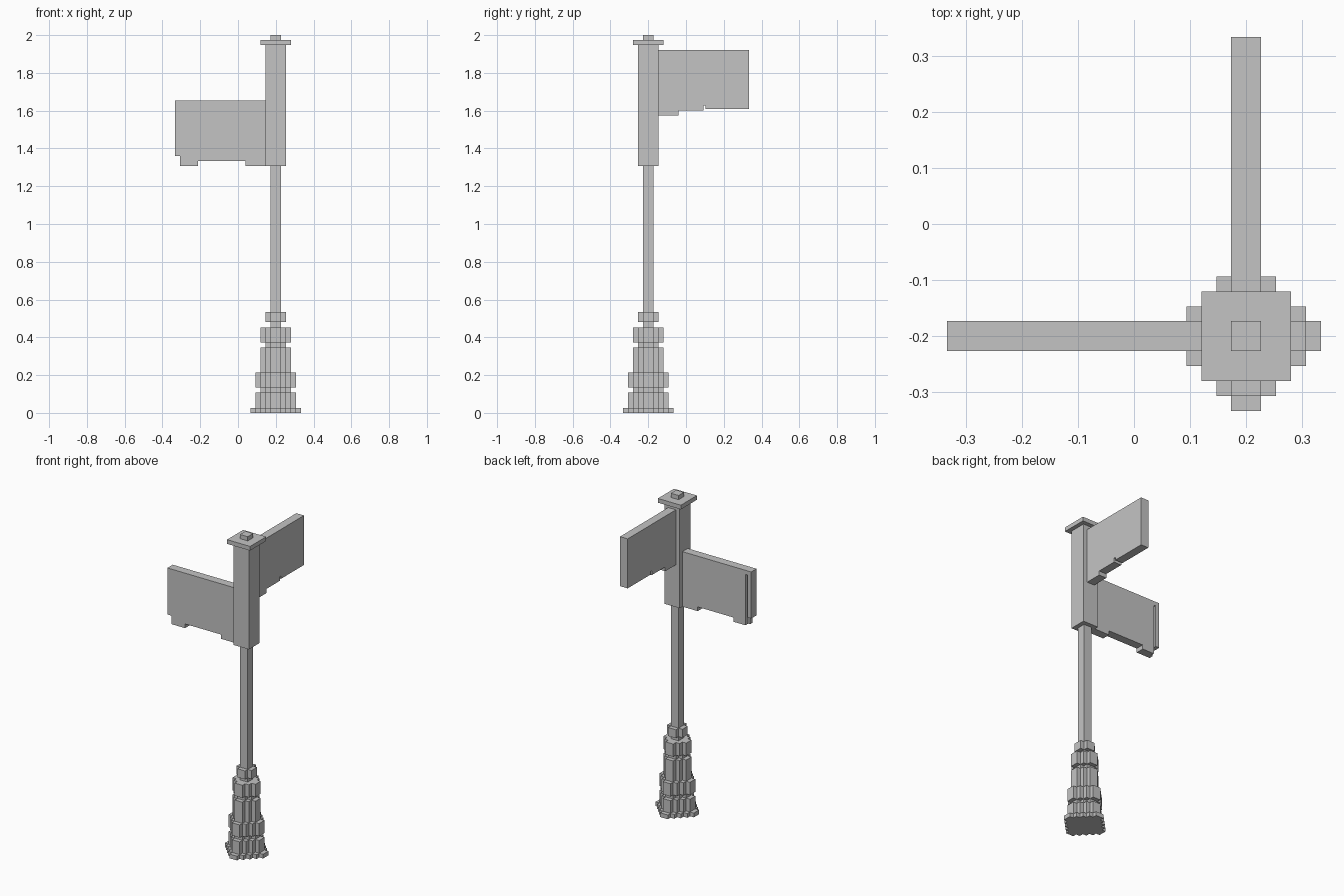
import bpy, bmesh
from mathutils import Vector

if "Cube" in bpy.data.objects:
    bpy.data.objects.remove(bpy.data.objects["Cube"], do_unlink=True)

U = 2 / 75                      # one block
CENTRE = Vector((0.2, -0.2, 0))  # post axis

grey = bpy.data.materials.new("light_grey")
grey.use_nodes = True
colour = (0.55, 0.55, 0.55, 1)
grey.diffuse_color = colour
grey.node_tree.nodes["Principled BSDF"].inputs["Base Color"].default_value = colour


def prism(name, outline, depth):
    """Extrude a closed outline (block units, from the post axis) along depth."""
    bm = bmesh.new()
    face = bm.faces.new([bm.verts.new(CENTRE + Vector(p) * U) for p in outline])
    new = bmesh.ops.extrude_face_region(bm, geom=[face])["geom"]
    verts = [g for g in new if isinstance(g, bmesh.types.BMVert)]
    bmesh.ops.translate(bm, verts=verts, vec=Vector(depth) * U)
    bmesh.ops.recalc_face_normals(bm, faces=bm.faces)
    mesh = bpy.data.meshes.new(name)
    bm.to_mesh(mesh)
    bm.free()
    mesh.materials.append(grey)
    bpy.context.collection.objects.link(bpy.data.objects.new(name, mesh))


def stepped(name, n, z0, z1):
    """Round-ish block layer with stair-stepped corners, n blocks in radius."""
    quarter = [(n, 1)]
    for k in range(1, n):
        quarter += [(n - k, k), (n - k, k + 1)]
    outline = []
    for _ in range(4):
        outline += [(x, y, z0) for x, y in quarter]
        quarter = [(-y, x) for x, y in quarter]
    prism(name, outline, (0, 0, z1 - z0))


def square(name, h, z0, z1):
    prism(name, [(-h, -h, z0), (h, -h, z0), (h, h, z0), (-h, h, z0)], (0, 0, z1 - z0))


# Stepped foot: radius, bottom, top
foot = [("foot_plate", 5, 0, 1), ("foot_lower_ring", 4, 1, 4),
        ("foot_lower_neck", 3, 4, 5), ("foot_middle_ring", 4, 5, 8),
        ("foot_drum", 3, 8, 13), ("foot_upper_neck", 2, 13, 14),
        ("foot_upper_ring", 3, 14, 17), ("foot_collar", 2, 18, 20)]
for part in foot:
    stepped(*part)

# Post, sleeve, cap and knob
square("post", 1, 17, 49)
square("sleeve", 2, 49, 73)
square("cap", 3, 73, 74)
square("knob", 1, 74, 75)

# Side sign: front layer, then back layer with a slot beside the end strip
edge = [(-2, 62), (-2, 49), (-6, 49), (-6, 50), (-15.4, 50), (-15.4, 49)]
end = [(-19, 51), (-20, 51), (-20, 62)]
front = edge + [(-19, 49)] + end
back = edge + [(-18.5, 49), (-18.5, 61), (-19, 61)] + end
prism("side_sign_front", [(x, -1, z) for x, z in front], (0, 1, 0))
prism("side_sign_back", [(x, 0, z) for x, z in back], (0, 1, 0))

# Rear sign with a small notch and a thin bottom strip
rear = [(2, 72), (2, 59), (6, 59), (6, 60), (11, 60), (11, 61),
        (11.4, 61), (11.4, 60.3), (20, 60.3), (20, 72)]
prism("rear_sign", [(-1, y, z) for y, z in rear], (2, 0, 0))
